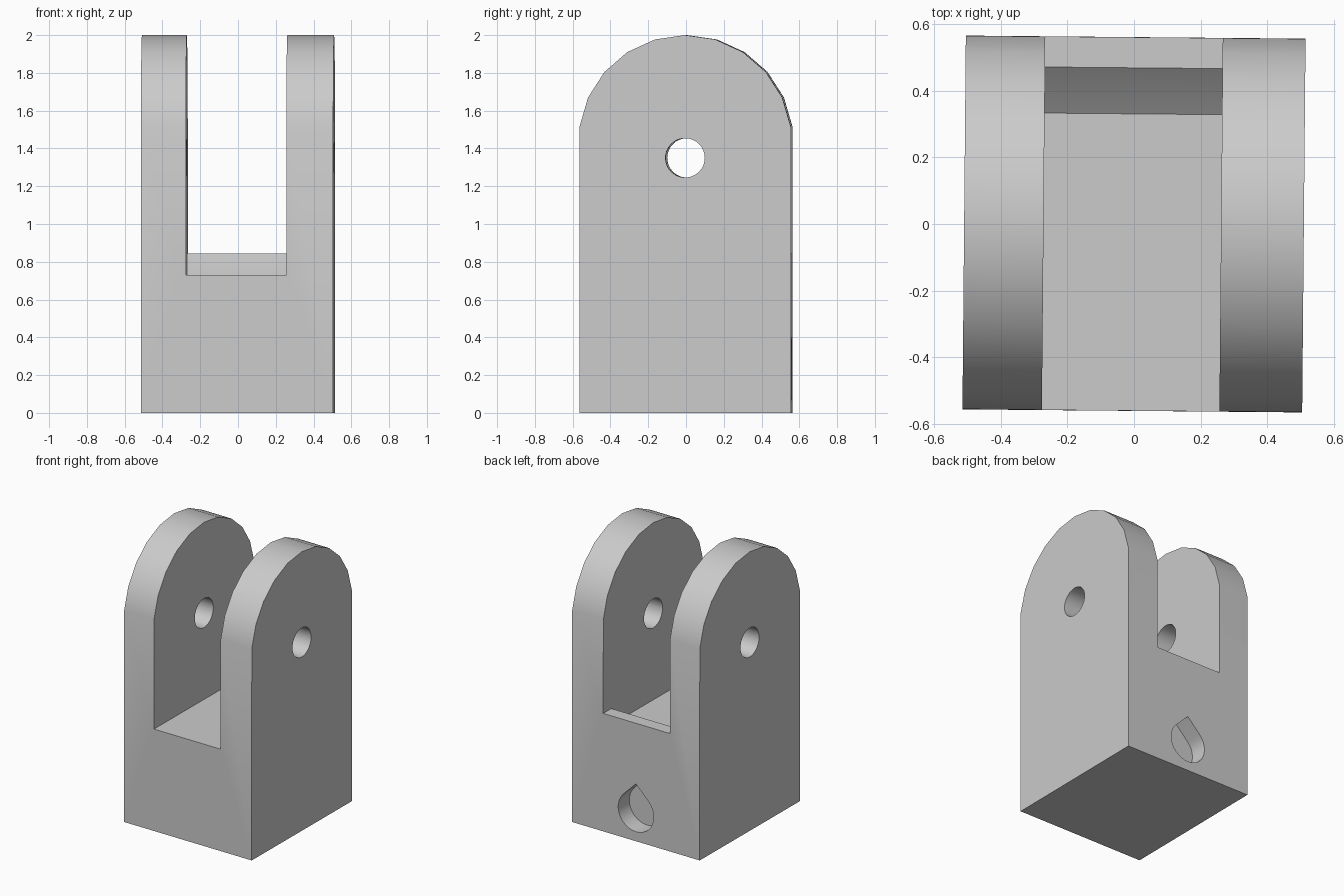
import bpy
import bmesh
from math import sin, cos, radians, sqrt, pi
from mathutils import Vector

cube = bpy.data.objects.get("Cube")
if cube:
    bpy.data.objects.remove(cube, do_unlink=True)

grey = bpy.data.materials.new("plain_grey")
grey.use_nodes = True
grey.diffuse_color = (0.6, 0.6, 0.6, 1)
grey.node_tree.nodes["Principled BSDF"].inputs["Base Color"].default_value = (0.6, 0.6, 0.6, 1)


def prism(name, profile, start, end, axis):
    """Extrude a (y, z) profile along x, or an (x, z) profile along y."""
    bm = bmesh.new()

    def place(u, v):
        return Vector((start, u, v)) if axis == "x" else Vector((u, start, v))

    face = bm.faces.new([bm.verts.new(place(u, v)) for u, v in profile])
    grown = bmesh.ops.extrude_face_region(bm, geom=[face])["geom"]
    step = Vector((end - start, 0, 0)) if axis == "x" else Vector((0, end - start, 0))
    bmesh.ops.translate(bm, vec=step, verts=[g for g in grown if isinstance(g, bmesh.types.BMVert)])
    bmesh.ops.recalc_face_normals(bm, faces=bm.faces[:])
    mesh = bpy.data.meshes.new(name)
    bm.to_mesh(mesh)
    bm.free()
    mesh.materials.append(grey)
    obj = bpy.data.objects.new(name, mesh)
    bpy.context.collection.objects.link(obj)
    return obj


def arc(cu, cv, r, first, last, steps):
    angles = [radians(first + (last - first) * i / steps) for i in range(steps + 1)]
    return [(cu + r * cos(a), cv + r * sin(a)) for a in angles]


# Body: block with a rounded top
half_x, half_y = 0.509, 0.56
slant = 90 / 11
crown = arc(0, 1.435, 0.565, slant, 180 - slant, 10)
body = prism("clevis_body", [(-half_y, 0), (half_y, 0)] + crown, -half_x, half_x, "x")

# Slot between the two ears, with a curved rise to the back lip
slot = prism("slot_cutter",
             [(-0.7, 0.73), (0.33, 0.73), (0.4, 0.782), (0.468, 0.845),
              (0.7, 0.845), (0.7, 2.2), (-0.7, 2.2)], -0.271, 0.261, "x")

# Pin hole through both ears
pin = prism("pin_hole_cutter", arc(0, 1.35, 0.104, 0, 348.75, 31), -0.8, 0.8, "x")

# Blind teardrop pocket in the back
r, height = 0.142, 0.21
tear = prism("teardrop_cutter",
             arc(0, height, r, 135, 405, 24) + [(0, height + r * sqrt(2))],
             half_y - 0.125, 0.8, "y")

cutters = [slot, pin, tear]
for cutter in cutters:
    cutter.hide_render = True
    mod = body.modifiers.new(cutter.name, "BOOLEAN")
    mod.operation = "DIFFERENCE"
    mod.solver = "EXACT"
    mod.object = cutter

# Apply the cuts and drop the cutters
bpy.context.view_layer.update()
graph = bpy.context.evaluated_depsgraph_get()
cut_mesh = bpy.data.meshes.new_from_object(body.evaluated_get(graph))
body.modifiers.clear()
body.data = cut_mesh
for cutter in cutters:
    bpy.data.objects.remove(cutter, do_unlink=True)

# Slight turn, and smooth shading with sharp corners
body.rotation_euler.z = radians(-0.52)
for obj in bpy.context.selected_objects:
    obj.select_set(False)
body.select_set(True)
bpy.context.view_layer.objects.active = body
bpy.ops.object.shade_smooth_by_angle(angle=pi / 6)
